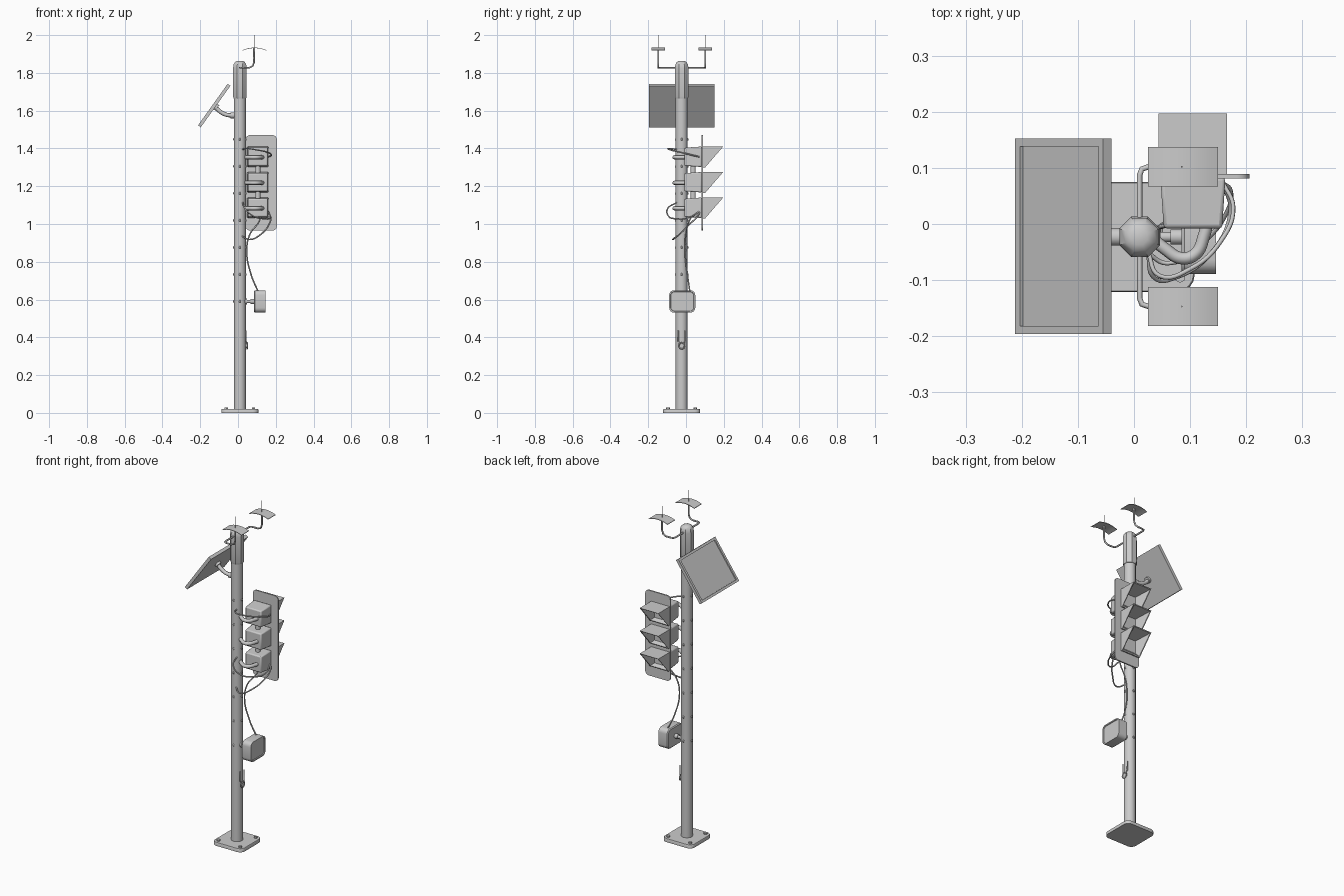
import bpy, bmesh, math
from mathutils import Vector, Matrix

cube = bpy.data.objects.get("Cube")
if cube:
    bpy.data.objects.remove(cube, do_unlink=True)

grey = bpy.data.materials.new("light_grey")
grey.use_nodes = True
grey.diffuse_color = (0.6, 0.6, 0.6, 1)
grey.node_tree.nodes["Principled BSDF"].inputs["Base Color"].default_value = (0.6, 0.6, 0.6, 1)

PX, PY = 0.01, -0.023   # pole axis


def finish(name, bm, smooth=True):
    bmesh.ops.recalc_face_normals(bm, faces=bm.faces)
    mesh = bpy.data.meshes.new(name)
    bm.to_mesh(mesh)
    bm.free()
    mesh.materials.append(grey)
    ob = bpy.data.objects.new(name, mesh)
    bpy.context.collection.objects.link(ob)
    if smooth:
        bpy.ops.object.select_all(action='DESELECT')
        ob.select_set(True)
        bpy.context.view_layer.objects.active = ob
        bpy.ops.object.shade_smooth_by_angle(angle=math.radians(35))
    return ob


def loft(name, loops, smooth=True):
    """Skin a row of equal-length vertex loops and cap both ends."""
    bm = bmesh.new()
    rows = [[bm.verts.new(p) for p in loop] for loop in loops]
    n = len(rows[0])
    for a, b in zip(rows, rows[1:]):
        for i in range(n):
            bm.faces.new((a[i], a[(i + 1) % n], b[(i + 1) % n], b[i]))
    bm.faces.new(rows[0])
    bm.faces.new(rows[-1])
    return finish(name, bm, smooth)


def lathe(name, base, axis, profile, sides=16):
    """Turned part: profile of (radius, distance along axis)."""
    rot = Vector(axis).to_track_quat('Z', 'Y')
    loops = []
    for r, h in profile:
        angles = [2 * math.pi * (i + 0.5) / sides for i in range(sides)]
        loops.append([Vector(base) + rot @ Vector((r * math.cos(a), r * math.sin(a), h)) for a in angles])
    return loft(name, loops)


def rounded(w, h, r, steps=4):
    """Rounded rectangle outline in 2D."""
    pts = []
    for k, (sx, sy) in enumerate(((1, 1), (-1, 1), (-1, -1), (1, -1))):
        for i in range(steps + 1):
            a = math.pi / 2 * (k + i / steps)
            pts.append((sx * (w / 2 - r) + r * math.cos(a), sy * (h / 2 - r) + r * math.sin(a)))
    return pts


def rect(x0, x1, z0, z1, y):
    return [(x0, y, z0), (x1, y, z0), (x1, y, z1), (x0, y, z1)]


def tube(name, points, radius, res=2, curved=True):
    cu = bpy.data.curves.new(name, 'CURVE')
    cu.dimensions = '3D'
    cu.bevel_depth, cu.bevel_resolution, cu.use_fill_caps = radius, res, True
    cu.resolution_u = 6
    if curved:
        sp = cu.splines.new('BEZIER')
        sp.bezier_points.add(len(points) - 1)
        for bp, p in zip(sp.bezier_points, points):
            bp.co = p
            bp.handle_left_type = bp.handle_right_type = 'AUTO'
    else:
        sp = cu.splines.new('POLY')
        sp.points.add(len(points) - 1)
        for pt, p in zip(sp.points, points):
            pt.co = (*p, 1)
    cu.materials.append(grey)
    ob = bpy.data.objects.new(name, cu)
    bpy.context.collection.objects.link(ob)
    return ob


# Base plate with bolts
outline = rounded(0.196, 0.196, 0.03)
loft("base_plate", [[(PX + s * x, PY + s * y, z) for x, y in outline]
                    for s, z in ((1, 0), (1, 0.016), (0.98, 0.02))])
for sx in (-1, 1):
    for sy in (-1, 1):
        lathe("base_bolt", (PX + sx * 0.072, PY + sy * 0.072, 0.018), (0, 0, 1),
              [(0.01, 0), (0.01, 0.01)], 6)

# Pole, sleeve cap and rivets
lathe("pole", (PX, PY, 0.01), (0, 0, 1), [(0.032, 0), (0.032, 1.7)])
lathe("pole_cap", (PX, PY, 0), (0, 0, 1),
      [(0.036, 1.665), (0.039, 1.675), (0.039, 1.825), (0.036, 1.845), (0.027, 1.858), (0.015, 1.864)], 8)
for k in range(7):
    for dx, dy in ((1, 0), (-1, 0), (0, 1), (0, -1)):
        lathe("pole_rivet", (PX + dx * 0.03, PY + dy * 0.03, 0.59 + k * 0.143), (dx, dy, 0),
              [(0.007, 0), (0.007, 0.003), (0.004, 0.006)], 8)

# Twin antennas: bent stem, arched plate and spike
for s, y in ((1, 0.102), (-1, -0.147)):
    tube("antenna_stem", [(PX, PY, 1.828), (PX, y - s * 0.015, 1.828), (PX + 0.004, y - s * 0.004, 1.828),
                          (PX + 0.016, y, 1.828), (0.06, y, 1.828), (0.078, y, 1.836),
                          (0.085, y, 1.856), (0.085, y, 1.932)], 0.005, 1, False)
    arch = [(0.0875 + 0.0625 * t, 1.934 - 0.013 * t * t) for t in [i / 5 - 1 for i in range(11)]]
    section = arch + [(x, z - 0.003) for x, z in reversed(arch)]
    loft("antenna_plate", [[(x, y + d, z) for x, z in section] for d in (-0.035, 0.035)])
    lathe("antenna_spike", (0.085, y, 1.93), (0, 0, 1), [(0.0015, 0), (0.0015, 0.07)], 6)

# Tilted solar panel with recessed face
tilt = Matrix.Translation((-0.126, -0.022, 1.627)) @ Matrix.Rotation(math.radians(-54.5), 4, 'Y')
panel = loft("solar_panel", [[(sx * w, sy * h, z) for sx, sy in ((-1, -1), (1, -1), (1, 1), (-1, 1))]
                             for w, h, z in ((0.135, 0.174, -0.009), (0.135, 0.174, 0.009),
                                             (0.121, 0.16, 0.009), (0.121, 0.16, 0.002))], False)
panel.data.transform(tilt)
tube("panel_arm", [(-0.118, PY, 1.617), (-0.09, PY, 1.592), (-0.06, PY, 1.578), (-0.015, PY, 1.575)], 0.011)
lathe("panel_arm_foot", (-0.04, PY, 1.575), (1, 0, 0), [(0.016, 0), (0.016, 0.03)], 12)
lathe("panel_arm_head", (-0.122, PY, 1.624), (0.81, 0, -0.58), [(0.018, 0), (0.018, 0.016)], 12)

# Signal backplate
outline = rounded(0.165, 0.505, 0.022)
loft("signal_backplate", [[(0.123 + x, y, 1.218 + z) for x, z in outline] for y in (0.081, 0.089)])

# Three signal lamps: housing, hooded visor and bent bracket
for z in (1.355, 1.22, 1.085):
    lo, hi = z - 0.053, z + 0.055
    body = loft("lamp_housing", [rect(0.053, 0.157, lo + 0.006, hi - 0.006, -0.008),
                                 rect(0.047, 0.163, lo, hi, 0.083)])
    bev = body.modifiers.new("soft_edges", 'BEVEL')
    bev.width, bev.segments = 0.006, 2

    def slanted(x0, x1, y_low, y_high, z0, z1):
        return [(x0, y_low, z0), (x1, y_low, z0), (x1, y_high, z1), (x0, y_high, z1)]
    loft("lamp_visor", [rect(0.044, 0.166, lo, hi, 0.085),
                        slanted(0.044, 0.166, 0.1, 0.197, lo - 0.004, hi),
                        slanted(0.049, 0.161, 0.103, 0.193, lo + 0.002, hi - 0.004),
                        rect(0.066, 0.144, lo + 0.018, hi - 0.014, 0.0895)], False)
    zb = z - 0.002
    tube("lamp_bracket", [(0.03, PY, zb), (0.055, -0.044, zb), (0.085, -0.061, zb),
                          (0.11, -0.053, zb), (0.125, -0.02, zb), (0.13, 0.0, zb)], 0.011)
for z in (1.288, 1.153):
    lathe("lamp_coupling", (0.105, 0.038, z - 0.022), (0, 0, 1), [(0.014, 0), (0.014, 0.044)], 12)

# Sensor box with framed outer face and mount
mid = (-0.02, 0.59)


def sensor_loop(x, w, h, r):
    return [(x, mid[0] + a, mid[1] + b) for a, b in rounded(w, h, r)]


loft("sensor_box", [sensor_loop(0.085, 0.128, 0.108, 0.02), sensor_loop(0.09, 0.138, 0.118, 0.025),
                    sensor_loop(0.146, 0.138, 0.118, 0.025), sensor_loop(0.146, 0.124, 0.104, 0.02),
                    sensor_loop(0.142, 0.12, 0.1, 0.018)])
lathe("sensor_mount", (0.035, PY, 0.59), (1, 0, 0),
      [(0.016, 0), (0.016, 0.012), (0.009, 0.012), (0.009, 0.03), (0.014, 0.03), (0.014, 0.055)], 12)

# Padlock ring and hanging clip
ring = [(0.048, PY + 0.016 * math.cos(a), 0.355 + 0.016 * math.sin(a))
        for a in [2 * math.pi * i / 16 for i in range(17)]]
tube("lock_ring", ring, 0.004, 1, False)
lathe("lock_stud", (0.035, PY, 0.355), (1, 0, 0), [(0.012, 0), (0.012, 0.014)], 12)
for s in (-1, 1):
    tube("lock_clip", [(0.042, PY + s * 0.018, 0.435), (0.043, PY + s * 0.018, 0.38),
                       (0.046, PY + s * 0.01, 0.37)], 0.003, 1, False)

# Loose cables
tube("sensor_cable", [(0.105, 0.02, 0.645), (0.07, 0.008, 0.73), (0.046, -0.005, 0.86),
                      (0.065, 0.0, 0.95), (0.11, 0.015, 1.01), (0.12, 0.03, 1.04)], 0.004, 1)
tube("upper_cable", [(0.025, -0.05, 1.395), (0.045, -0.092, 1.4), (0.1, -0.08, 1.392), (0.155, -0.03, 1.38),
                     (0.177, 0.03, 1.365), (0.158, 0.075, 1.355)], 0.004, 1)
tube("middle_cable", [(0.025, -0.045, 1.115), (0.035, -0.095, 1.085), (0.075, -0.095, 1.045),
                      (0.135, -0.055, 1.028), (0.172, 0.02, 1.035), (0.158, 0.075, 1.07)], 0.004, 1)
tube("lower_cable", [(0.022, -0.05, 0.935), (0.06, -0.07, 0.918), (0.12, -0.035, 0.945),
                     (0.165, 0.02, 1.0), (0.172, 0.06, 1.04), (0.155, 0.075, 1.07)], 0.004, 1)
